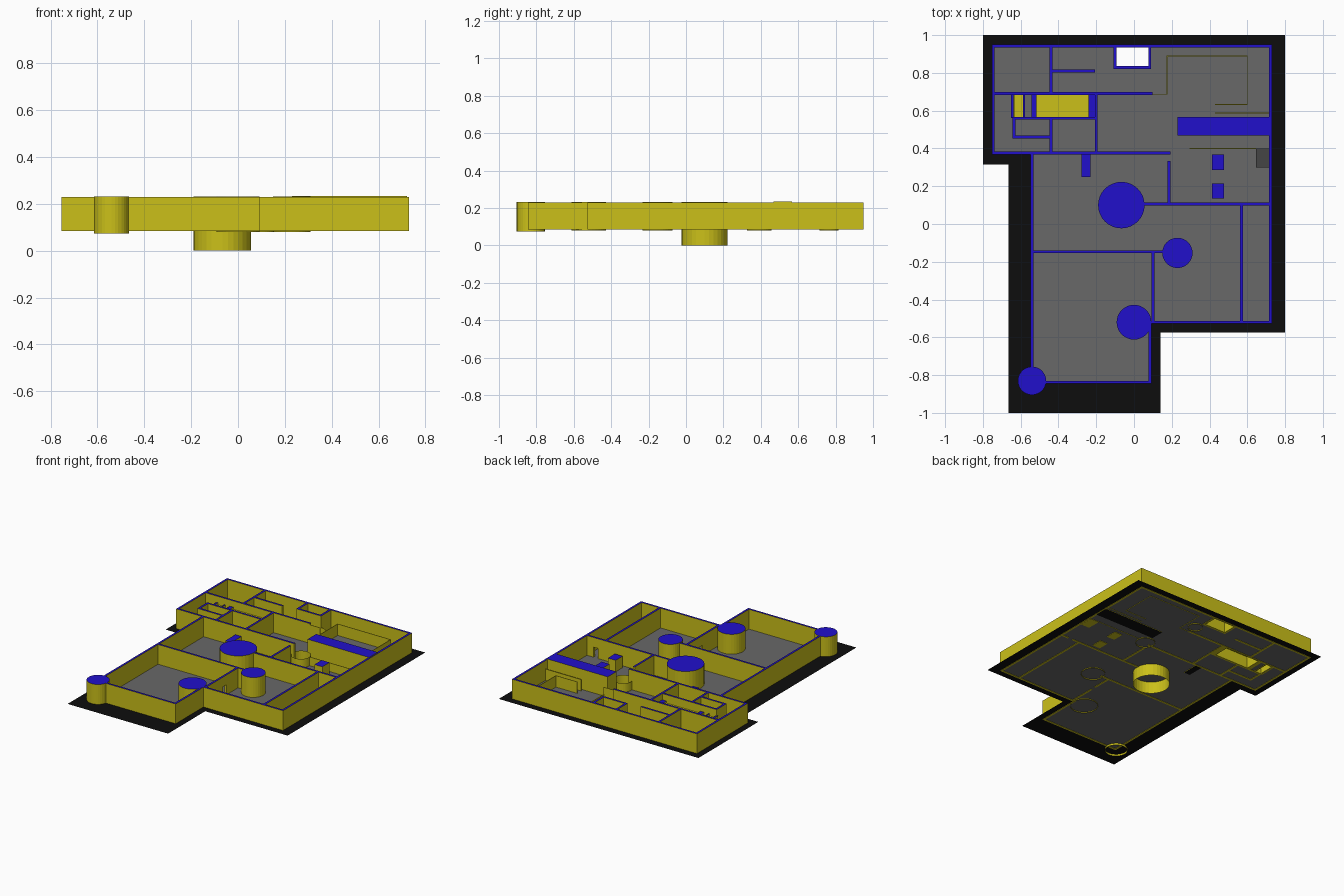
import bpy, bmesh, math

FLOOR, TOP, T = 0.087, 0.23, 0.015


def mat(name, c):
    m = bpy.data.materials.new(name)
    m.diffuse_color = (*c, 1)
    return m


YELLOW = mat("yellow", (0.6, 0.53, 0.01))
BLUE = mat("blue", (0.015, 0.005, 0.6))
BLACK = mat("black", (0.004, 0.004, 0.004))
GREY = mat("floor_grey", (0.14, 0.14, 0.14))
DARK = mat("dark_grey", (0.06, 0.06, 0.06))


def finish(name, bm, mats):
    me = bpy.data.meshes.new(name)
    bm.to_mesh(me)
    bm.free()
    for m in mats:
        me.materials.append(m)
    ob = bpy.data.objects.new(name, me)
    bpy.context.collection.objects.link(ob)
    return ob


def paint(bm):
    # slot 0 sides, slot 1 upward faces, slot 2 downward faces
    bm.normal_update()
    for f in bm.faces:
        f.material_index = 1 if f.normal.z > 0.5 else 2 if f.normal.z < -0.5 else 0


def box(name, x0, x1, y0, y1, z0=0.085, z1=TOP, top=BLUE, bottom=YELLOW):
    bm = bmesh.new()
    bmesh.ops.create_cube(bm, size=1)
    for v in bm.verts:
        v.co = ((x0 + x1) / 2 + v.co.x * (x1 - x0),
                (y0 + y1) / 2 + v.co.y * (y1 - y0),
                (z0 + z1) / 2 + v.co.z * (z1 - z0))
    paint(bm)
    return finish(name, bm, (YELLOW, top, bottom))


def wall(name, x0, y0, x1, y1, z0=0.085, z1=TOP, t=T):
    h = t / 2
    return box(name, min(x0, x1) - h, max(x0, x1) + h,
               min(y0, y1) - h, max(y0, y1) + h, z0, z1)


def cylinder(name, x, y, r, z0, z1, capped=True, n=32):
    bm = bmesh.new()
    bmesh.ops.create_cone(bm, cap_ends=capped, segments=n, radius1=r, radius2=r, depth=z1 - z0)
    bmesh.ops.translate(bm, vec=(x, y, (z0 + z1) / 2), verts=bm.verts)
    if capped:
        bm.normal_update()
        bmesh.ops.delete(bm, geom=[f for f in bm.faces if f.normal.z < -0.5], context='FACES')
    paint(bm)
    return finish(name, bm, (YELLOW, BLUE, YELLOW))


def sheet(name, rects, holes, m, z=FLOOR):
    # flat plate made of rectangles with rectangular holes left open
    allr = rects + holes
    xs = sorted({v for r in allr for v in r[:2]})
    ys = sorted({v for r in allr for v in r[2:]})

    def inside(x, y, rs):
        return any(a < x < b and c < y < d for a, b, c, d in rs)

    bm = bmesh.new()
    for a, b in zip(xs, xs[1:]):
        for c, d in zip(ys, ys[1:]):
            x, y = (a + b) / 2, (c + d) / 2
            if inside(x, y, rects) and not inside(x, y, holes):
                bm.faces.new([bm.verts.new((p, q, z)) for p, q in ((a, c), (b, c), (b, d), (a, d))])
    bmesh.ops.remove_doubles(bm, verts=bm.verts, dist=1e-5)
    return finish(name, bm, (m,))


# floor, with openings under the shaft and the bath, and the black border
rooms = [(-0.745, 0.725, 0.375, 0.945), (-0.54, 0.725, -0.52, 0.375), (-0.54, 0.085, -0.84, -0.52)]
land = [(-0.8, 0.8, 0.315, 1), (-0.665, 0.8, -0.575, 0.315), (-0.665, 0.14, -1, -0.575)]
shafts = [(-0.1, 0.08, 0.83, 0.945), (-0.515, -0.24, 0.565, 0.685), (-0.635, -0.585, 0.565, 0.685)]
sheet("floor", rooms, shafts, GREY)
sheet("ground_border", land, rooms, BLACK)

# outer walls
outline = [(-0.745, 0.942), (0.722, 0.942), (0.722, -0.52), (0.085, -0.52),
           (0.085, -0.838), (-0.54, -0.838), (-0.54, 0.375), (-0.745, 0.375)]
for i, (p, q) in enumerate(zip(outline, outline[1:] + outline[:1])):
    wall(f"outer_wall_{i}", *p, *q)

# inner walls
inner = [(-0.44, 0.942, -0.44, 0.69), (-0.44, 0.81, -0.215, 0.81), (-0.745, 0.69, 0.09, 0.69),
         (-0.2, 0.69, -0.2, 0.375), (-0.635, 0.56, -0.2, 0.56), (-0.44, 0.56, -0.44, 0.375),
         (-0.635, 0.56, -0.635, 0.46), (-0.635, 0.46, -0.44, 0.46), (-0.54, 0.375, 0.185, 0.375),
         (0.185, 0.325, 0.185, 0.105), (0.05, 0.105, 0.62, 0.105), (0.67, 0.105, 0.722, 0.105),
         (0.57, 0.105, 0.57, -0.52), (-0.54, -0.147, 0.16, -0.147),
         (0.1, -0.147, 0.1, -0.28), (0.1, -0.33, 0.1, -0.52),
         (-0.1, 0.942, -0.1, 0.828), (0.083, 0.942, 0.083, 0.828), (-0.1, 0.828, 0.083, 0.828)]
for i, w in enumerate(inner):
    wall(f"inner_wall_{i}", *w)

# door lintels
wall("lintel_east", 0.62, 0.105, 0.67, 0.105, 0.16)
wall("lintel_south", 0.1, -0.28, 0.1, -0.33, 0.16)

# round pillars
cylinder("main_pillar", -0.067, 0.1, 0.123, 0.0, 0.231)
cylinder("hall_pillar", 0.23, -0.153, 0.08, 0.08, 0.231)
cylinder("south_pillar", 0.0, -0.52, 0.092, 0.08, 0.231)
cylinder("corner_pillar", -0.54, -0.83, 0.075, 0.073, 0.231)

# open round tubs
cylinder("round_tub", 0.23, 0.392, 0.065, 0.08, 0.15, False)
cylinder("small_round_tub", 0.105, 0.765, 0.05, 0.08, 0.15, False)

# counter and blocks
box("counter", 0.23, 0.722, 0.468, 0.567, 0.084, 0.234, bottom=BLACK)
box("side_block", -0.278, -0.23, 0.25, 0.37, 0.084, 0.17, bottom=BLACK)
box("north_block", 0.413, 0.476, 0.285, 0.368, 0.084, 0.17)
box("south_block", 0.413, 0.476, 0.135, 0.215, 0.084, 0.17)
box("corner_cabinet", 0.645, 0.715, 0.3, 0.4, 0.084, 0.1, top=DARK)

# bath and shelf: yellow lids between blue rails
sheet("bath_lid", [(-0.515, -0.24, 0.565, 0.685)], [], YELLOW, 0.17)
sheet("shelf_lid", [(-0.635, -0.585, 0.565, 0.685)], [], YELLOW, 0.17)
for i, (a, b) in enumerate([(-0.65, -0.637), (-0.587, -0.578), (-0.543, -0.515), (-0.24, -0.205)]):
    box(f"bath_rail_{i}", a, b, 0.56, 0.69, z1=0.185)

# thin low partitions
parts = [(0.09, 0.687, 0.175, 0.687, 0.22), (0.175, 0.687, 0.175, 0.89, 0.17),
         (0.175, 0.89, 0.6, 0.89, 0.17), (0.6, 0.89, 0.6, 0.632, 0.17),
         (0.6, 0.632, 0.43, 0.632, 0.17), (0.43, 0.587, 0.722, 0.587, 0.17),
         (0.295, 0.4, 0.645, 0.4, 0.15)]
for i, (a, b, c, d, z) in enumerate(parts):
    ob = wall(f"partition_{i}", a, b, c, d, 0.085, z, 0.004)
    ob.data.materials[1] = YELLOW
